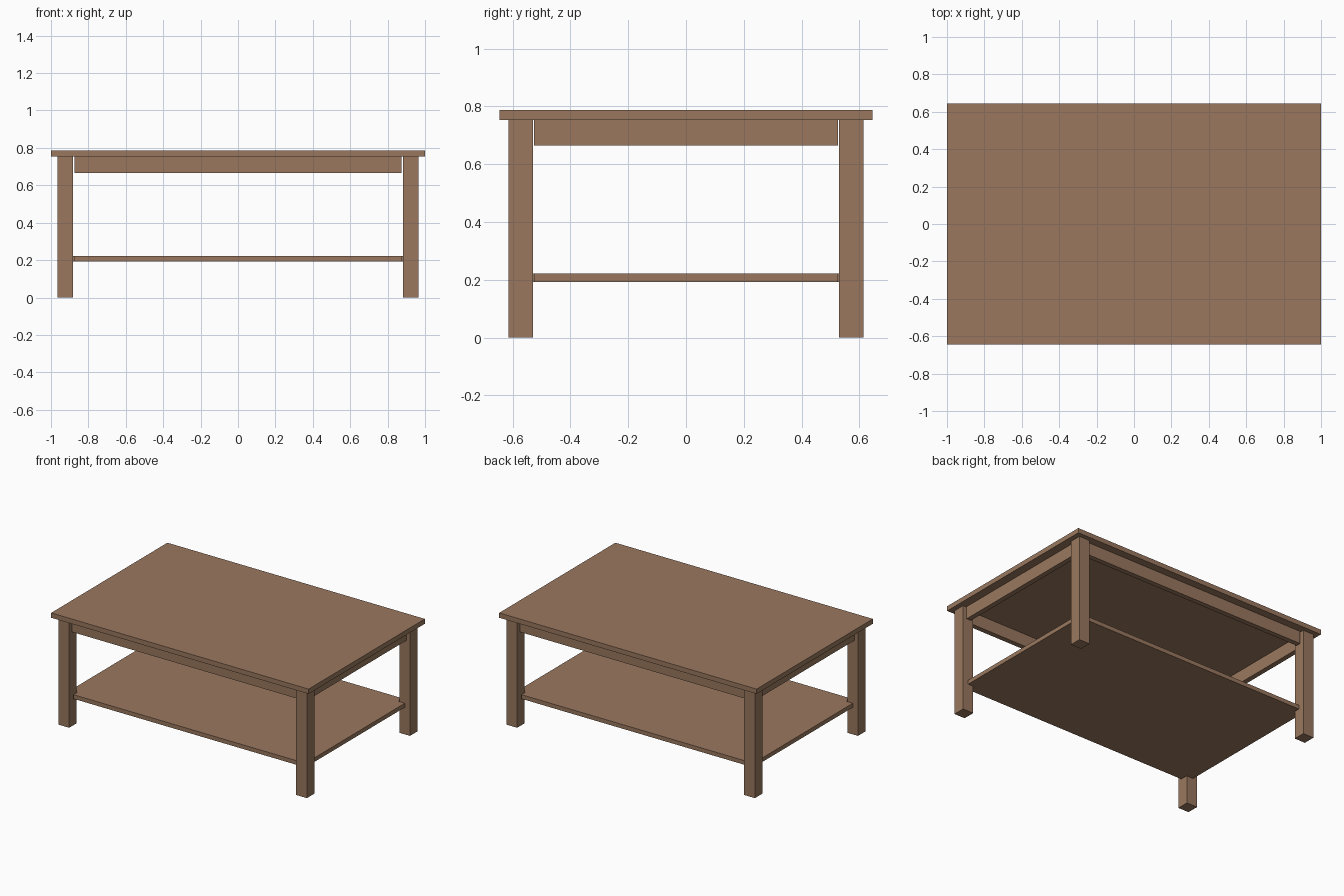
import bpy

if "Cube" in bpy.data.objects:
    bpy.data.objects.remove(bpy.data.objects["Cube"])

wood = bpy.data.materials.new("warm_brown_wood")
wood.diffuse_color = (0.32, 0.187, 0.114, 1.0)
wood.use_nodes = True
wood.node_tree.nodes["Principled BSDF"].inputs["Base Color"].default_value = wood.diffuse_color


def box(name, x, y, z):
    """Box from (min, max) ranges on each axis."""
    bpy.ops.mesh.primitive_cube_add(size=1, location=[(a + b) / 2 for a, b in (x, y, z)])
    obj = bpy.context.object
    obj.name = name
    obj.scale = [b - a for a, b in (x, y, z)]
    bpy.ops.object.transform_apply(location=False, rotation=False, scale=True)
    obj.data.materials.append(wood)
    return obj


def span(sign, inner, outer):
    """Range mirrored to the chosen side."""
    return tuple(sorted((sign * inner, sign * outer)))


# Table top and lower shelf panel
box("table_top", (-1, 1), (-0.645, 0.645), (0.753, 0.787))
box("shelf_panel", (-0.88, 0.88), (-0.53, 0.53), (0.192, 0.221))

for s, y_name, x_name in ((-1, "front", "left"), (1, "back", "right")):
    # Aprons under the top, set back from the leg faces
    box(y_name + "_apron", (-0.875, 0.875), span(s, 0.555, 0.59), (0.665, 0.753))
    box(x_name + "_apron", span(s, 0.905, 0.94), (-0.525, 0.525), (0.665, 0.753))
    # Shelf edge strips filling the gaps between legs
    box(y_name + "_shelf_edge", (-0.875, 0.875), span(s, 0.53, 0.578), (0.192, 0.221))
    box(x_name + "_shelf_edge", span(s, 0.88, 0.928), (-0.525, 0.525), (0.192, 0.221))
    # Square legs
    for t, side in ((-1, "left"), (1, "right")):
        box(f"{y_name}_{side}_leg", span(t, 0.882, 0.965), span(s, 0.53, 0.614), (0, 0.753))
